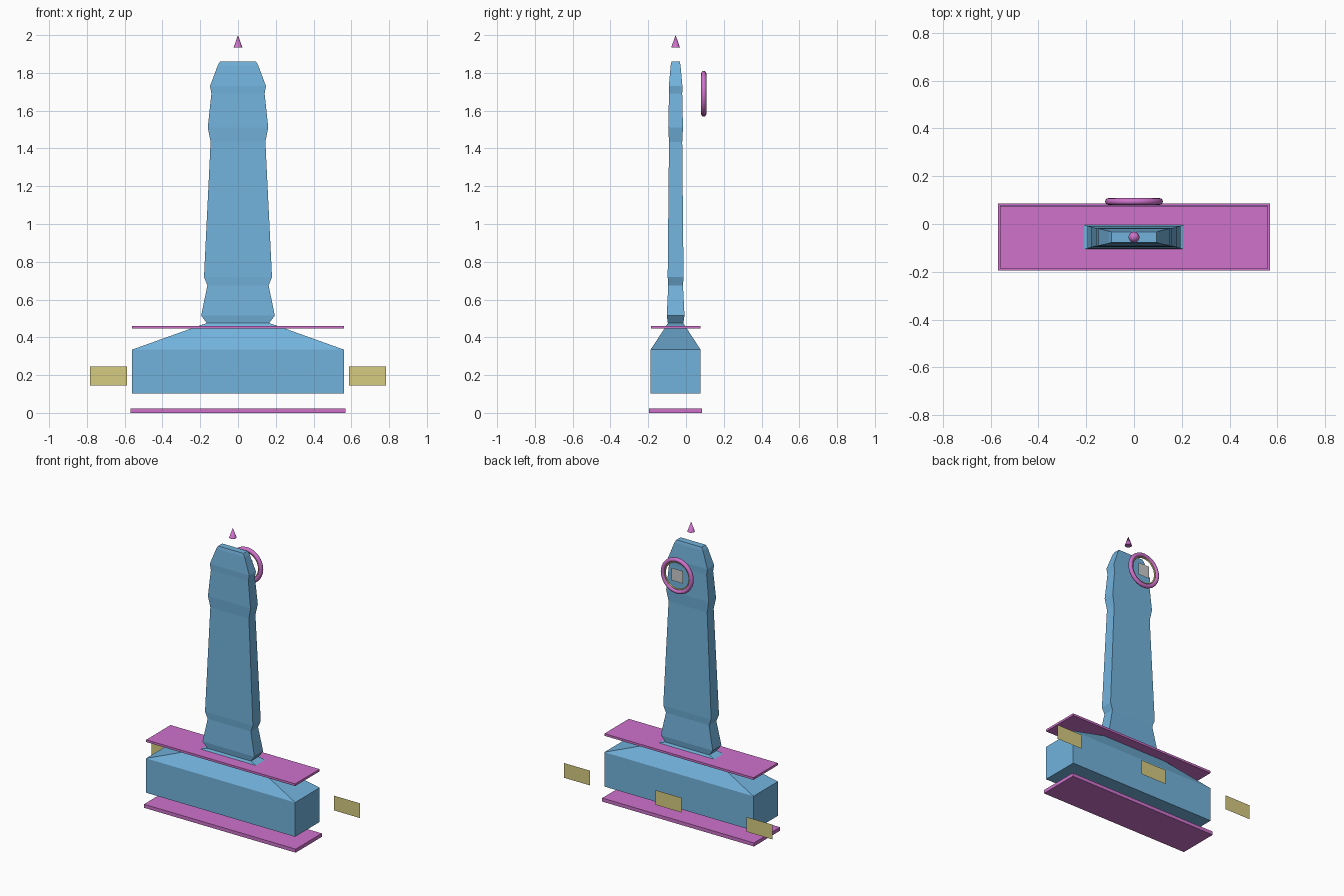
import bpy, bmesh, math

if "Cube" in bpy.data.objects:
    bpy.data.objects.remove(bpy.data.objects["Cube"])

CY = -0.055  # depth centre of the tower


def material(name, rgb):
    m = bpy.data.materials.new(name)
    m.diffuse_color = (*rgb, 1)
    m.use_nodes = True
    m.node_tree.nodes["Principled BSDF"].inputs["Base Color"].default_value = m.diffuse_color
    return m


BLUE = material("blue", (0.17, 0.45, 0.72))
PINK = material("pink", (0.62, 0.17, 0.60))
GOLD = material("gold", (0.67, 0.60, 0.22))


def loft(name, sections, mat):
    """Stack rectangular sections (z, half width, half depth) into a closed solid."""
    bm = bmesh.new()
    rings = [[bm.verts.new((sx * hx, CY + sy * hy, z))
              for sx, sy in ((-1, -1), (1, -1), (1, 1), (-1, 1))]
             for z, hx, hy in sections]
    for a, b in zip(rings, rings[1:]):
        for i in range(4):
            j = (i + 1) % 4
            bm.faces.new((a[i], a[j], b[j], b[i]))
    bm.faces.new(rings[0][::-1])
    bm.faces.new(rings[-1])
    mesh = bpy.data.meshes.new(name)
    bm.to_mesh(mesh)
    bm.free()
    obj = bpy.data.objects.new(name, mesh)
    bpy.context.collection.objects.link(obj)
    mesh.materials.append(mat)
    return obj


def panel(name, x, y, z, w, h, mat=None):
    """Upright single-sided panel facing the back."""
    bpy.ops.mesh.primitive_plane_add(size=1, location=(x, y, z), rotation=(-math.pi / 2, 0, 0))
    obj = bpy.context.object
    obj.name = name
    obj.scale = (w, h, 1)
    if mat:
        obj.data.materials.append(mat)
    return obj


def ring(name, major, minor, mat):
    bpy.ops.mesh.primitive_torus_add(major_radius=major, minor_radius=minor,
                                     major_segments=32, minor_segments=12,
                                     location=(0, 0.094, 1.69), rotation=(math.pi / 2, 0, 0))
    obj = bpy.context.object
    obj.name = name
    obj.data.materials.append(mat)
    bpy.ops.object.shade_smooth()


# Base with sloped shoulders and banded tapering tower
loft("tower_body", [
    (0.102, 0.56, 0.132), (0.335, 0.56, 0.132), (0.464, 0.20, 0.048),
    (0.475, 0.165, 0.041), (0.515, 0.195, 0.047), (0.675, 0.162, 0.039),
    (0.72, 0.18, 0.042), (1.435, 0.145, 0.035), (1.51, 0.16, 0.039),
    (1.69, 0.141, 0.035), (1.73, 0.148, 0.036), (1.84, 0.107, 0.026),
    (1.86, 0.095, 0.022)], BLUE)

# Floor slab and ledge around the shoulders
loft("floor_slab", [(0, 0.57, 0.14), (0.024, 0.57, 0.14)], PINK)
loft("roof_ledge", [(0.446, 0.56, 0.131), (0.461, 0.56, 0.131)], PINK)

# Pointed finial floating above the tower
bpy.ops.mesh.primitive_cone_add(vertices=16, radius1=0.023, radius2=0, depth=0.065,
                                location=(0, CY, 1.9675))
finial = bpy.context.object
finial.name = "finial"
finial.data.materials.append(PINK)
bpy.ops.object.shade_smooth_by_angle(angle=math.radians(40))

# Dial: outer rim, inner trim, small face and hand
ring("dial_rim", 0.107, 0.014, PINK)
ring("dial_trim", 0.091, 0.005, GOLD)
panel("dial_face", 0, 0.094, 1.69, 0.085, 0.085)
panel("dial_hand", 0, 0.096, 1.71, 0.006, 0.045)

# Row of window panels behind the base
for side, x in (("left", -0.685), ("middle", 0), ("right", 0.685)):
    panel("window_" + side, x, 0.19, 0.195, 0.195, 0.10, GOLD)
